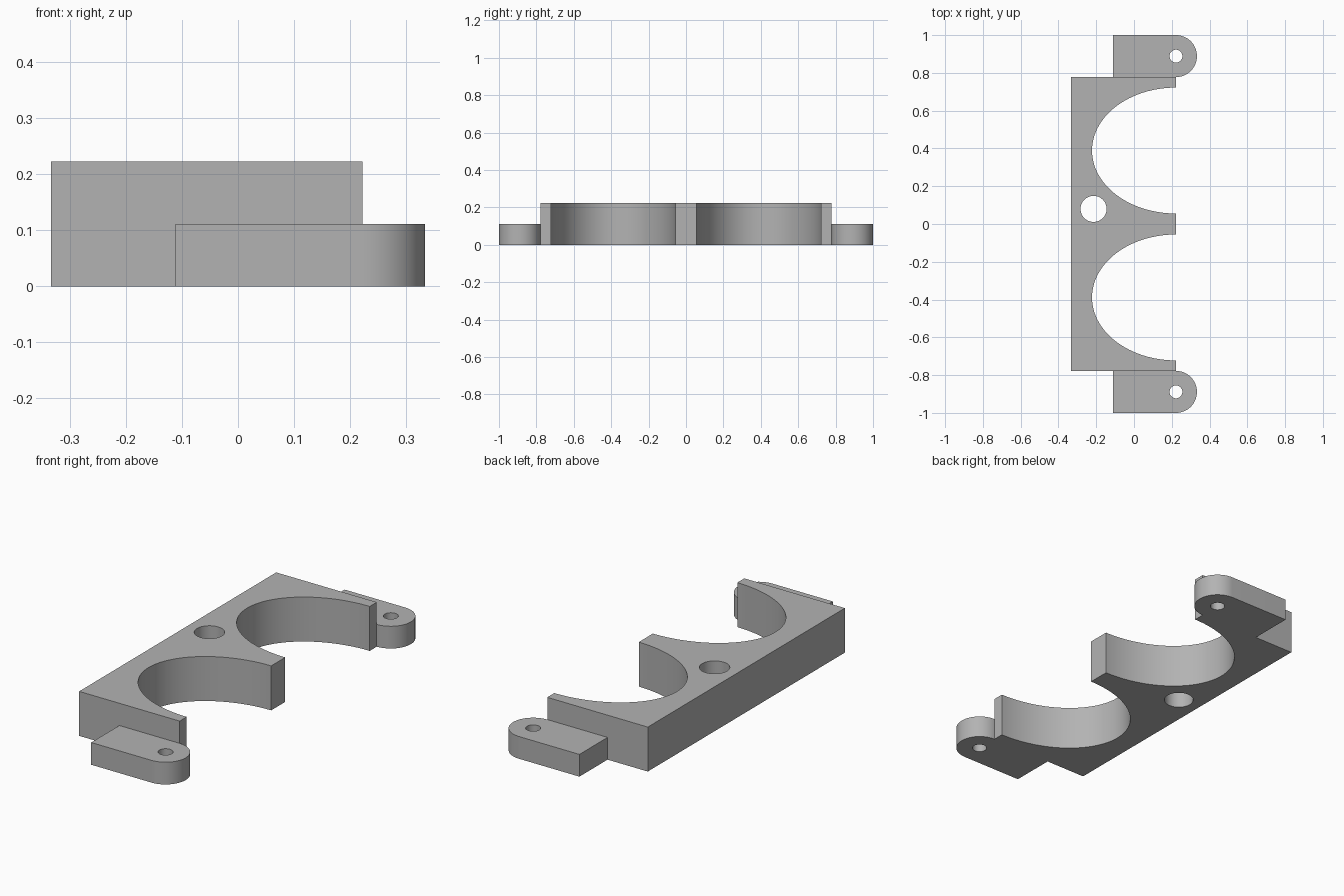
import bpy, bmesh
from math import sin, cos, pi, radians

cube = bpy.data.objects.get("Cube")
if cube:
    bpy.data.objects.remove(cube, do_unlink=True)

U = 1 / 9  # design module

grey = bpy.data.materials.new("matte grey")
grey.use_nodes = True
colour = (0.45, 0.45, 0.45, 1)
grey.diffuse_color = colour
grey.node_tree.nodes["Principled BSDF"].inputs["Base Color"].default_value = colour


def arc(cx, cy, rx, ry, start, end, steps):
    """Points along an elliptical arc, angles in half turns."""
    angles = [pi * (start + (end - start) * i / steps) for i in range(steps + 1)]
    return [(cx + rx * cos(a), cy + ry * sin(a)) for a in angles]


def circle(cx, cy, r):
    return arc(cx, cy, r, r, 0, 2, 48)[:-1]


def plate(name, loops, height):
    """Extrude an outline with holes into a solid standing on the ground."""
    curve = bpy.data.curves.new(name + "_profile", "CURVE")
    curve.dimensions = "2D"
    curve.fill_mode = "BOTH"
    curve.extrude = height / 2
    for loop in loops:
        spline = curve.splines.new("POLY")
        spline.points.add(len(loop) - 1)
        for point, (x, y) in zip(spline.points, loop):
            point.co = (x, y, 0, 1)
        spline.use_cyclic_u = True
    temp = bpy.data.objects.new(name + "_profile", curve)
    mesh = bpy.data.meshes.new_from_object(temp)
    bpy.data.objects.remove(temp)
    bpy.data.curves.remove(curve)

    bm = bmesh.new()
    bm.from_mesh(mesh)
    bmesh.ops.remove_doubles(bm, verts=bm.verts, dist=1e-5)
    bmesh.ops.translate(bm, verts=bm.verts, vec=(0, 0, height / 2))
    bmesh.ops.recalc_face_normals(bm, faces=bm.faces)
    bm.to_mesh(mesh)
    bm.free()

    mesh.name = name
    mesh.materials.clear()
    mesh.materials.append(grey)
    obj = bpy.data.objects.new(name, mesh)
    bpy.context.collection.objects.link(obj)
    bpy.ops.object.select_all(action="DESELECT")
    obj.select_set(True)
    bpy.context.view_layer.objects.active = obj
    bpy.ops.object.shade_smooth_by_angle(angle=radians(30))
    return obj


# Main block: two half-oval bays open towards +x, plus one through hole
back, front, half = -3 * U, 2 * U, 7 * U
outline = [(front, half), (back, half), (back, -half), (front, -half)]
for side in (-1, 1):
    outline += arc(front, side * 3.5 * U, 4 * U, 3 * U, 1.5, 0.5, 64)
plate("bracket_body", [outline, circle(-0.214, 0.08, 0.069)], 2 * U)

# Low mounting tabs with a rounded end and a screw hole
for side, name in ((-1, "front_tab"), (1, "rear_tab")):
    cy = side * 8 * U
    tab = arc(front, cy, U, U, -0.5, 0.5, 32) + [(-U, cy + U), (-U, cy - U)]
    plate(name, [tab, circle(front, cy, 0.034)], U)
